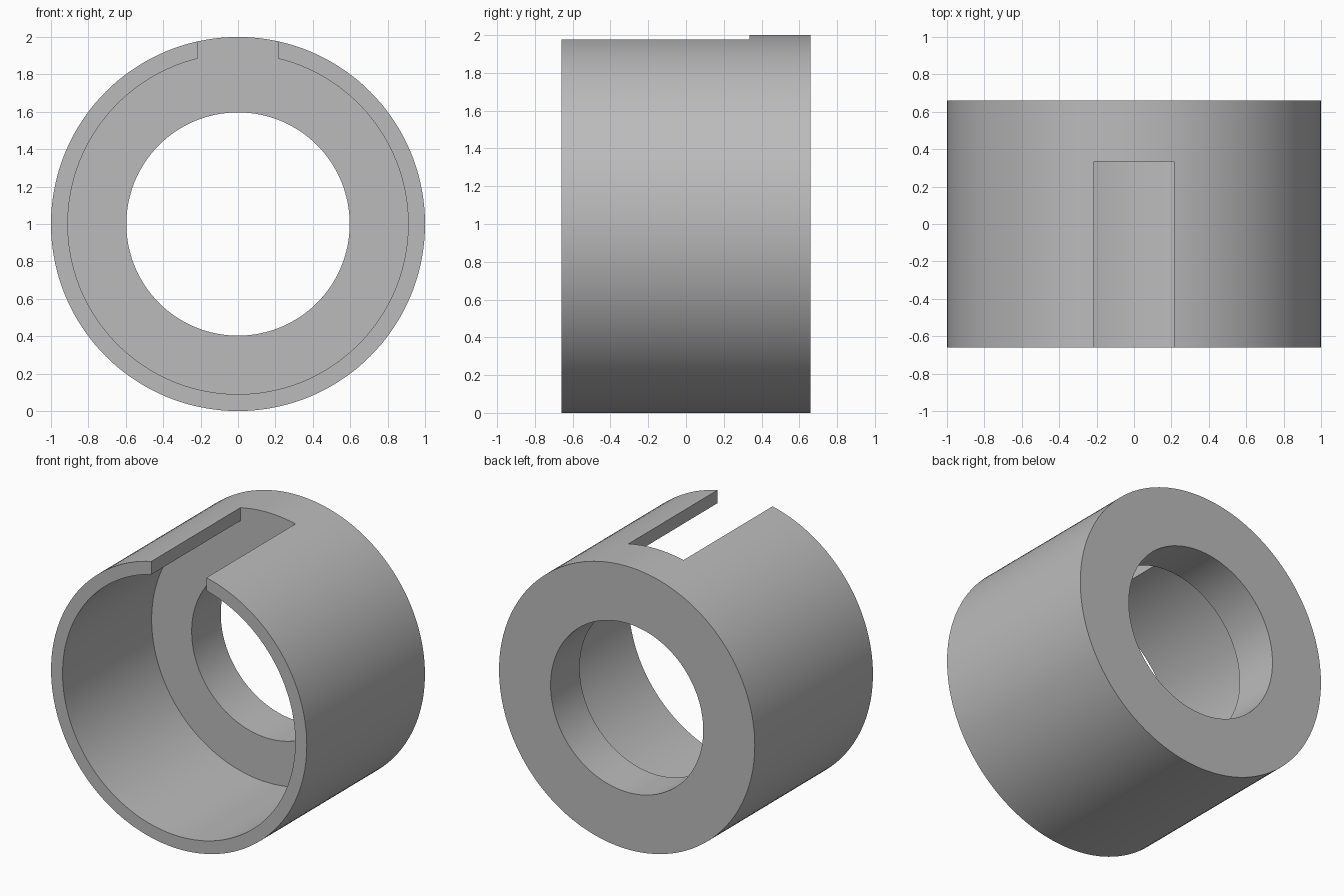
import bpy, bmesh, math

cube = bpy.data.objects.get("Cube")
if cube:
    bpy.data.objects.remove(cube)

# Collar dimensions
OUTER, BORE, HOLE = 1.0, 0.91, 0.597
FRONT, SHOULDER, BACK = -0.66, 0.335, 0.66
SLOT_HALF = 0.215
SLOT_STEPS, WALL_STEPS = 10, 134
COUNT = SLOT_STEPS + WALL_STEPS


def column_angle(i, radius):
    """Angle from the top; the slot edges stay parallel at every radius."""
    edge = math.asin(SLOT_HALF / radius)
    if i <= SLOT_STEPS:
        return edge * (2 * i / SLOT_STEPS - 1)
    return edge + (2 * math.pi - 2 * edge) * (i - SLOT_STEPS) / WALL_STEPS


bm = bmesh.new()


def ring(radius, y):
    verts = []
    for i in range(COUNT):
        a = column_angle(i, radius)
        verts.append(bm.verts.new((radius * math.sin(a), y, 1 + radius * math.cos(a))))
    return verts


outer_back, outer_mid, outer_front = (ring(OUTER, y) for y in (BACK, SHOULDER, FRONT))
bore_front, bore_mid = ring(BORE, FRONT), ring(BORE, SHOULDER)
hole_mid, hole_back = ring(HOLE, SHOULDER), ring(HOLE, BACK)

# Closed section of the wall, and the shorter section inside the slot
wall = [outer_back, outer_mid, outer_front, bore_front, bore_mid, hole_mid, hole_back]
slot = [outer_back, outer_mid, bore_mid, hole_mid, hole_back]
for i in range(COUNT):
    j = (i + 1) % COUNT
    section = slot if i < SLOT_STEPS else wall
    for a, b in zip(section, section[1:] + section[:1]):
        bm.faces.new((a[i], b[i], b[j], a[j]))

# Side walls of the slot
for i in (0, SLOT_STEPS):
    bm.faces.new([r[i] for r in (outer_mid, outer_front, bore_front, bore_mid)])

bmesh.ops.recalc_face_normals(bm, faces=bm.faces)
mesh = bpy.data.meshes.new("slotted_collar")
bm.to_mesh(mesh)
bm.free()

# Plain grey
grey = bpy.data.materials.new("grey")
grey.use_nodes = True
grey.diffuse_color = (0.5, 0.5, 0.5, 1)
grey.node_tree.nodes["Principled BSDF"].inputs["Base Color"].default_value = (0.5, 0.5, 0.5, 1)
mesh.materials.append(grey)

collar = bpy.data.objects.new("slotted_collar", mesh)
bpy.context.collection.objects.link(collar)
bpy.ops.object.select_all(action="DESELECT")
collar.select_set(True)
bpy.context.view_layer.objects.active = collar
bpy.ops.object.shade_smooth_by_angle(angle=math.radians(30))
